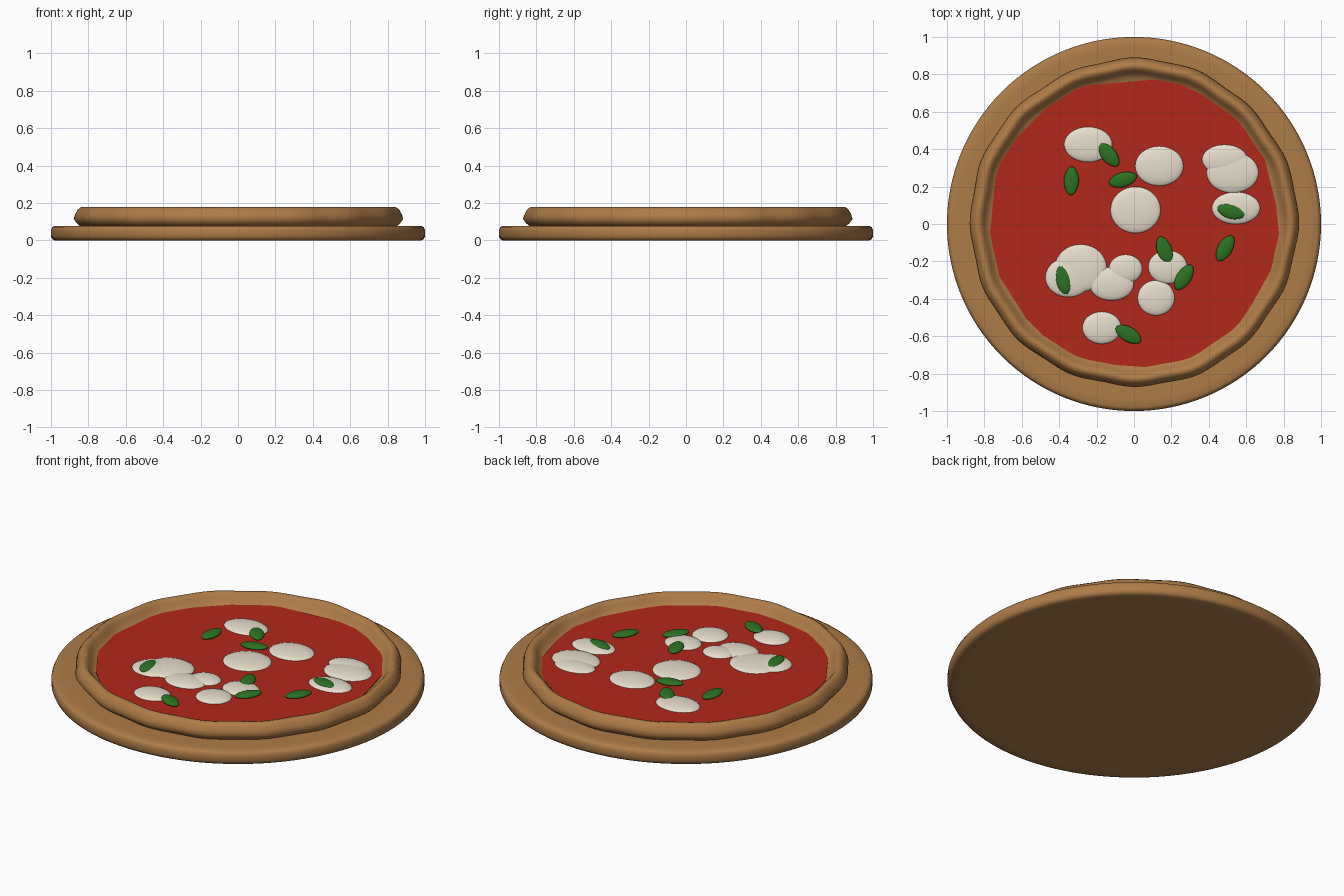
import bpy
import bmesh
from math import cos, sin, pi, radians

cube = bpy.data.objects.get("Cube")
if cube:
    bpy.data.objects.remove(cube)


def make_material(name, colour):
    material = bpy.data.materials.new(name)
    material.use_nodes = True
    rgba = (*colour, 1)
    material.diffuse_color = rgba
    material.node_tree.nodes["Principled BSDF"].inputs["Base Color"].default_value = rgba
    return material


baked_brown = make_material("baked brown", (.42, .20, .065))
tomato_red = make_material("tomato red", (.45, .02, .011))
cheese_white = make_material("cheese white", (.80, .74, .61))
leaf_green = make_material("leaf green", (.025, .17, .017))


def add_object(name, bm, material, angle=40):
    """Turn a bmesh into a smooth shaded object with one colour."""
    bmesh.ops.recalc_face_normals(bm, faces=bm.faces)
    mesh = bpy.data.meshes.new(name)
    bm.to_mesh(mesh)
    bm.free()
    mesh.materials.append(material)
    obj = bpy.data.objects.new(name, mesh)
    bpy.context.collection.objects.link(obj)
    bpy.ops.object.select_all(action="DESELECT")
    obj.select_set(True)
    bpy.context.view_layer.objects.active = obj
    bpy.ops.object.shade_smooth_by_angle(angle=radians(angle))
    return obj


def lathe(name, profile, steps, material, wave=lambda angle: 0):
    """Spin a profile of (radius, height) points and cap both ends."""
    bm = bmesh.new()
    rings = []
    for radius, height in profile:
        ring = []
        for i in range(steps):
            a = 2 * pi * i / steps
            r = radius + wave(a)
            ring.append(bm.verts.new((r * cos(a), r * sin(a), height)))
        rings.append(ring)
    for low, high in zip(rings, rings[1:]):
        for i in range(steps):
            j = (i + 1) % steps
            bm.faces.new((low[i], low[j], high[j], high[i]))
    bm.faces.new(rings[0])
    bm.faces.new(rings[-1])
    return add_object(name, bm, material, angle=60)


# Round serving board with softened edges
board_profile = [(.94, 0), (.98, 0), (.993, .007), (1, .022), (1, .055),
                 (.993, .071), (.98, .078), (.94, .078)]
lathe("serving_board", board_profile, 128, baked_brown)


# Dough with a rolled, gently lobed rim
def lobes(angle):
    return .005 * cos(16 * angle) + .003 * sin(5 * angle + 1) + .008 * sin(angle)


dough_profile = [(.84, .075), (.86, .092), (.876, .115), (.868, .14), (.853, .166),
                 (.836, .178), (.818, .174), (.804, .158), (.79, .138), (.772, .122),
                 (.74, .114), (.7, .112)]
lathe("dough", dough_profile, 160, baked_brown, lobes)

# Tomato sauce, a thin plate with an uneven edge
sauce_edge = [(.09, .77), (.2, .77), (.45, .65), (.57, .55), (.69, .38), (.76, .1),
              (.78, -.1), (.73, -.25), (.63, -.43), (.57, -.55), (.37, -.7), (.13, -.77),
              (-.15, -.75), (-.38, -.7), (-.58, -.5), (-.72, -.28), (-.77, -.05),
              (-.74, .25), (-.69, .4), (-.45, .64), (-.27, .74)]
bm = bmesh.new()
sauce = bm.faces.new([bm.verts.new((x, y, .115)) for x, y in sauce_edge])
sides = bmesh.ops.extrude_face_region(bm, geom=[sauce])
top_verts = [v for v in sides["geom"] if isinstance(v, bmesh.types.BMVert)]
bmesh.ops.translate(bm, verts=top_verts, vec=(0, 0, .009))
add_object("tomato_sauce", bm, tomato_red)


def add_topping(name, material, x, y, z, size, turn=0, point=0):
    """Flattened ball, optionally drawn to a point at both ends."""
    bm = bmesh.new()
    bmesh.ops.create_uvsphere(bm, u_segments=32, v_segments=16, radius=1)
    for v in bm.verts:
        v.co.y *= 1 - point * v.co.x ** 2
        v.co.x *= size[0]
        v.co.y *= size[1]
        v.co.z *= size[2]
    obj = add_object(name, bm, material, angle=60)
    obj.location = (x, y, z)
    obj.rotation_euler.z = radians(turn)


# Cheese slices: position, then half width and half depth
cheeses = [(-.245, .425, .13, .095), (.135, .31, .13, .107), (.485, .345, .122, .08),
           (.527, .275, .14, .11), (.545, .085, .13, .087), (.008, .075, .135, .125),
           (-.285, -.235, .14, .127), (-.35, -.285, .125, .107), (-.12, -.32, .12, .09),
           (-.045, -.24, .09, .077), (.18, -.23, .105, .09), (.118, -.395, .1, .095),
           (-.172, -.555, .105, .087)]
for i, (x, y, width, depth) in enumerate(cheeses):
    add_topping(f"cheese_slice_{i}", cheese_white, x, y, .122, (width, depth, .022))

# Basil leaves: position, then turn about the vertical
leaves = [(-.135, .37, -50), (-.335, .23, 88), (-.06, .237, 15), (.52, .067, -15),
          (.163, -.14, -70), (.487, -.13, 60), (.267, -.285, 58), (-.378, -.3, -78),
          (-.03, -.59, -30)]
for i, (x, y, turn) in enumerate(leaves):
    add_topping(f"basil_leaf_{i}", leaf_green, x, y, .136, (.077, .04, .015), turn, point=.15)
